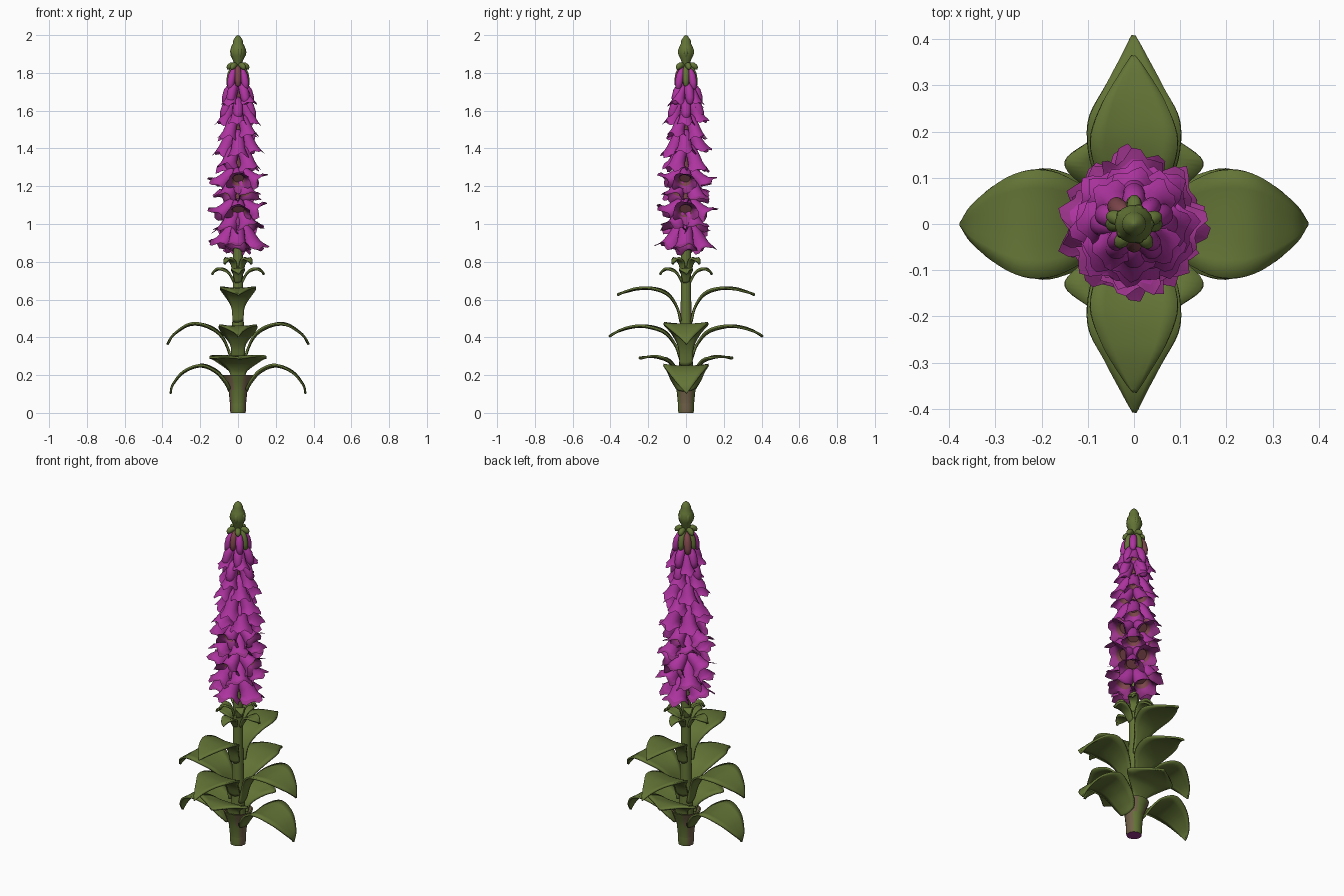
import bpy, bmesh, math, random
from mathutils import Vector

random.seed(4)
if "Cube" in bpy.data.objects:
    bpy.data.objects.remove(bpy.data.objects["Cube"], do_unlink=True)


def material(name, rgb):
    m = bpy.data.materials.new(name)
    m.use_nodes = True
    m.diffuse_color = (*rgb, 1)
    bsdf = m.node_tree.nodes["Principled BSDF"]
    bsdf.inputs["Base Color"].default_value = (*rgb, 1)
    bsdf.inputs["Roughness"].default_value = 0.8
    return m


GREEN = material("leaf green", (0.125, 0.175, 0.037))
PURPLE = material("petal purple", (0.42, 0.034, 0.35))
DEEP = material("deep petal purple", (0.32, 0.033, 0.25))
THROAT = material("throat rose brown", (0.2, 0.06, 0.07))
BARK = material("stem base brown", (0.165, 0.12, 0.065))


def finish(name, bm, mats):
    """Turn a bmesh into a smooth shaded object."""
    bmesh.ops.recalc_face_normals(bm, faces=bm.faces[:])
    mesh = bpy.data.meshes.new(name)
    bm.to_mesh(mesh)
    bm.free()
    for m in mats:
        mesh.materials.append(m)
    for p in mesh.polygons:
        p.use_smooth = True
    mesh.set_sharp_from_angle(angle=math.radians(50))
    obj = bpy.data.objects.new(name, mesh)
    bpy.context.collection.objects.link(obj)
    return obj


def bridge(bm, a, b, closed=True):
    """Join two rows of vertices with quads."""
    n = len(a)
    return [bm.faces.new((a[i], a[(i + 1) % n], b[(i + 1) % n], b[i]))
            for i in range(n if closed else n - 1)]


def smooth_path(pts, steps):
    """Catmull-Rom samples through a few points."""
    p = [Vector(q) for q in pts]
    p = [2 * p[0] - p[1]] + p + [2 * p[-1] - p[-2]]
    out = []
    for i in range(1, len(p) - 2):
        a, b, c, d = p[i - 1:i + 3]
        for s in range(steps):
            t = s / steps
            out.append(0.5 * (2 * b + (c - a) * t + (2 * a - 5 * b + 4 * c - d) * t * t
                              + (3 * b - a - 3 * c + d) * t ** 3))
    return out + [p[-2]]


def lathe(name, profile, sides, mats, rule):
    """Upright solid of revolution; rule picks a material from a face centre."""
    bm = bmesh.new()
    rows = []
    for r, z in profile:
        rows.append([bm.verts.new((r * math.cos(k * math.tau / sides),
                                   r * math.sin(k * math.tau / sides), z))
                     for k in range(sides)])
    for a, b in zip(rows, rows[1:]):
        bridge(bm, a, b)
    bm.faces.new(rows[0])
    bm.faces.new(rows[-1])
    for f in bm.faces:
        f.material_index = rule(f.calc_center_median())
    finish(name, bm, mats)


def leaf(name, angle, pts):
    """Arching blade; each point is radius, height, half width."""
    bm = bmesh.new()
    out = Vector((math.cos(angle), math.sin(angle), 0))
    side = Vector((-out.y, out.x, 0))
    path = smooth_path(pts, 5)
    rows = []
    for i, (r, z, w) in enumerate(path):
        t = i / (len(path) - 1)
        cup = 0.28 * (1 - t) ** 3 + 0.02
        row = []
        for k in range(7):
            u = k / 3 - 1
            lift = cup * w * u * u + 0.004 * math.sin(9 * t + 2 * u) * abs(u)
            row.append(bm.verts.new(out * (r - 0.2 * cup * w * u * u) + side * w * u
                                    + Vector((0, 0, z + lift))))
        rows.append(row)
    for a, b in zip(rows, rows[1:]):
        bridge(bm, a, b, closed=False)
    mod = finish(name, bm, [GREEN]).modifiers.new("thickness", "SOLIDIFY")
    mod.thickness = 0.011
    mod.offset = 0


BELL = [(0, .25), (.12, .48), (.35, .6), (.6, .65), (.82, .74), (.93, .9), (1.02, 1.12),
        (.92, .8), (.75, .62), (.55, .5)]
BUD = [(0, .3), (.12, .6), (.35, .85), (.6, 1), (.85, .95), (1, .7), (1.08, .2)]


def flower(name, angle, start, bend, end, size, profile, mats, ruffle):
    """Tube swept along a drooping curve, given as radius and height pairs."""
    bm = bmesh.new()
    out = Vector((math.cos(angle), math.sin(angle), 0))
    side = Vector((-out.y, out.x, 0))
    a, b, c = [out * r + Vector((0, 0, z)) for r, z in (start, bend, end)]
    phase = random.uniform(0, math.tau)
    rows = []
    for t, r in profile:
        s = min(t, 1)
        tangent = ((b - a) * (1 - s) + (c - b) * s).normalized()
        normal = side.cross(tangent)
        centre = a * (1 - s) ** 2 + b * 2 * s * (1 - s) + c * s * s + tangent * (t - s) * 0.1
        wave = ruffle * max(0, r - .65) * 2
        row = []
        for k in range(20):
            q = k * math.tau / 20
            lobe = math.cos(5 * q + phase)
            rad = size * r * (1 + wave * (0.11 * lobe + random.uniform(-.05, .05)))
            flare = size * wave * (0.22 * lobe + 0.16 * math.sin(3 * q + phase))
            # the lower lip hangs further out than the upper one
            lip = -size * wave * 0.25 * math.cos(q)
            row.append(bm.verts.new(centre + (normal * math.cos(q) + side * math.sin(q)) * rad
                                    + tangent * (flare + lip)))
        rows.append(row)
    last = len(mats) - 1
    for i, (p, q) in enumerate(zip(rows, rows[1:])):
        for f in bridge(bm, p, q):
            # flared rim is deep, the bottom of the tube is rose brown
            f.material_index = min(last, 2 if i >= 8 else 1 if i >= 5 else 0)
    bm.faces.new(rows[0])
    bm.faces.new(rows[-1]).material_index = last
    finish(name, bm, mats)


def stem_colour(c):
    if c.z < .001:
        return 2
    if c.z < .13 and abs(c.x) > abs(c.y) or .5 < c.z < .57 and abs(c.y) > abs(c.x):
        return 1
    return 3 if 1 < c.z < 1.75 else 0


def sheath_colour(c):
    diagonal = .4 < abs(c.x) / (abs(c.y) + .0001) < 2.2
    return int(diagonal if c.z > .12 else abs(c.x) > abs(c.y))


# Stem, browned at the foot and among the flowers, with a plum cut end
stem_profile = [(.04, 0), (.043, .02), (.043, .06), (.045, .12), (.04, .2), (.034, .3), (.032, .42),
                (.03, .5), (.028, .56), (.027, .7), (.026, .95), (.026, 1.05), (.024, 1.3),
                (.02, 1.7), (.018, 1.88)]
lathe("stem", stem_profile, 16, [GREEN, BARK, DEEP, THROAT], stem_colour)

# Cup-shaped sheath that the lowest leaves grow from
lathe("leaf_sheath", [(.043, .05), (.05, .12), (.066, .165), (.08, .2), (.072, .2), (.055, .165),
                      (.04, .13)], 16, [GREEN, BARK], sheath_colour)

# Opposite leaf pairs: start direction in quarter turns, then centre line and half width
X, Y = 0, 1
leaf_pairs = [
    ("bottom_leaf", X, [(.046, .115, .05), (.07, .16, .078), (.12, .215, .1), (.2, .246, .12),
                        (.29, .213, .09), (.345, .15, .04), (.357, .105, .002)]),
    ("low_leaf", Y, [(.04, .17, .036), (.05, .22, .05), (.09, .268, .115), (.135, .288, .15),
                     (.185, .297, .09), (.248, .29, .002)]),
    ("middle_leaf", X, [(.033, .25, .034), (.055, .34, .04), (.1, .415, .075), (.18, .46, .115),
                        (.26, .464, .108), (.34, .415, .05), (.373, .365, .002)]),
    ("long_leaf", Y, [(.033, .29, .034), (.06, .36, .042), (.12, .425, .09), (.22, .455, .1),
                      (.3, .45, .062), (.36, .432, .028), (.406, .405, .002)]),
    ("high_leaf", Y, [(.029, .48, .028), (.05, .56, .036), (.1, .625, .075), (.18, .655, .095),
                      (.26, .655, .07), (.325, .64, .03), (.363, .625, .002)]),
]
for name, axis, pts in leaf_pairs:
    for half in (0, 1):
        leaf(f"{name}_{half + 1}", (axis + 2 * half) * math.pi / 2, pts)

# Small leaves under the blossom: a wide lower whorl and a tight upper one
for k in range(8):
    up, s = (.055, .72) if k % 2 else (0, 1)
    leaf(f"small_leaf_{k + 1}", k * math.pi / 4,
         [(.022, .69 + up, .015), (.05 * s, .74 + up, .028 * s), (.09 * s, .76 + up, .036 * s),
          (.12 * s, .755 + up, .022 * s), (.137 * s, .735 + up, .002)])

# Bells in alternating whorls, narrowing upwards; two lower whorls face outwards
TIERS = 10
for i in range(TIERS):
    t = i / (TIERS - 1)
    z = .885 + .745 * t
    reach = .086 - .02 * t * t
    size = .063 - .024 * t ** 1.5
    drop = .115 - .01 * t
    tilt = .8
    if i in (2, 4):
        tilt, drop, reach = .3, .075, .105
    elif i < 5:
        tilt = .5
    for k in range(4):
        turn = (k + .5 * (i % 2)) * math.pi / 2 + random.uniform(-.1, .1)
        dz = random.uniform(-.02, .015)
        flower(f"bell_{i + 1}_{k + 1}", turn, (.015, z + drop), (reach * .6, z + drop * tilt),
               (reach, z + dz), size, BELL, [PURPLE, DEEP if i < 5 else PURPLE, THROAT], 1)

# Closed buds above the bells: height, reach, size, count, first angle, colours in turn
bud_rows = [
    (1.57, .076, .027, 4, 0, [PURPLE]),
    (1.65, .07, .025, 5, -.94, [PURPLE]),
    (1.73, .058, .021, 4, .78, [PURPLE, THROAT, PURPLE, PURPLE]),
    (1.745, .048, .018, 4, 0, [GREEN, GREEN, GREEN, THROAT]),
]
for i, (z, reach, size, count, first, mats) in enumerate(bud_rows):
    for k in range(count):
        flower(f"hanging_bud_{i + 1}_{k + 1}", k * math.tau / count + first, (.012, z + .09),
               (reach * .8, z + .085), (reach, z - .01), size, BUD, [mats[k % len(mats)]], 0)

# Green buds near the tip
for k in range(5):
    flower(f"green_bud_{k + 1}", k * math.tau / 5 + .3, (.01, 1.83), (.032, 1.855),
           (.054, 1.825), .016, BUD, [GREEN], 0)

# Tip bud with a few low scales
lathe("tip_bud", [(.02, 1.84), (.026, 1.865), (.039, 1.89), (.042, 1.915), (.036, 1.94), (.027, 1.955),
                  (.026, 1.97), (.018, 1.985), (.008, 1.996), (.002, 2.0)], 14, [GREEN], lambda c: 0)
for k in range(5):
    flower(f"tip_scale_{k + 1}", k * math.tau / 5, (.026, 1.88), (.036, 1.9),
           (.03, 1.93), .012, BUD, [GREEN], 0)
